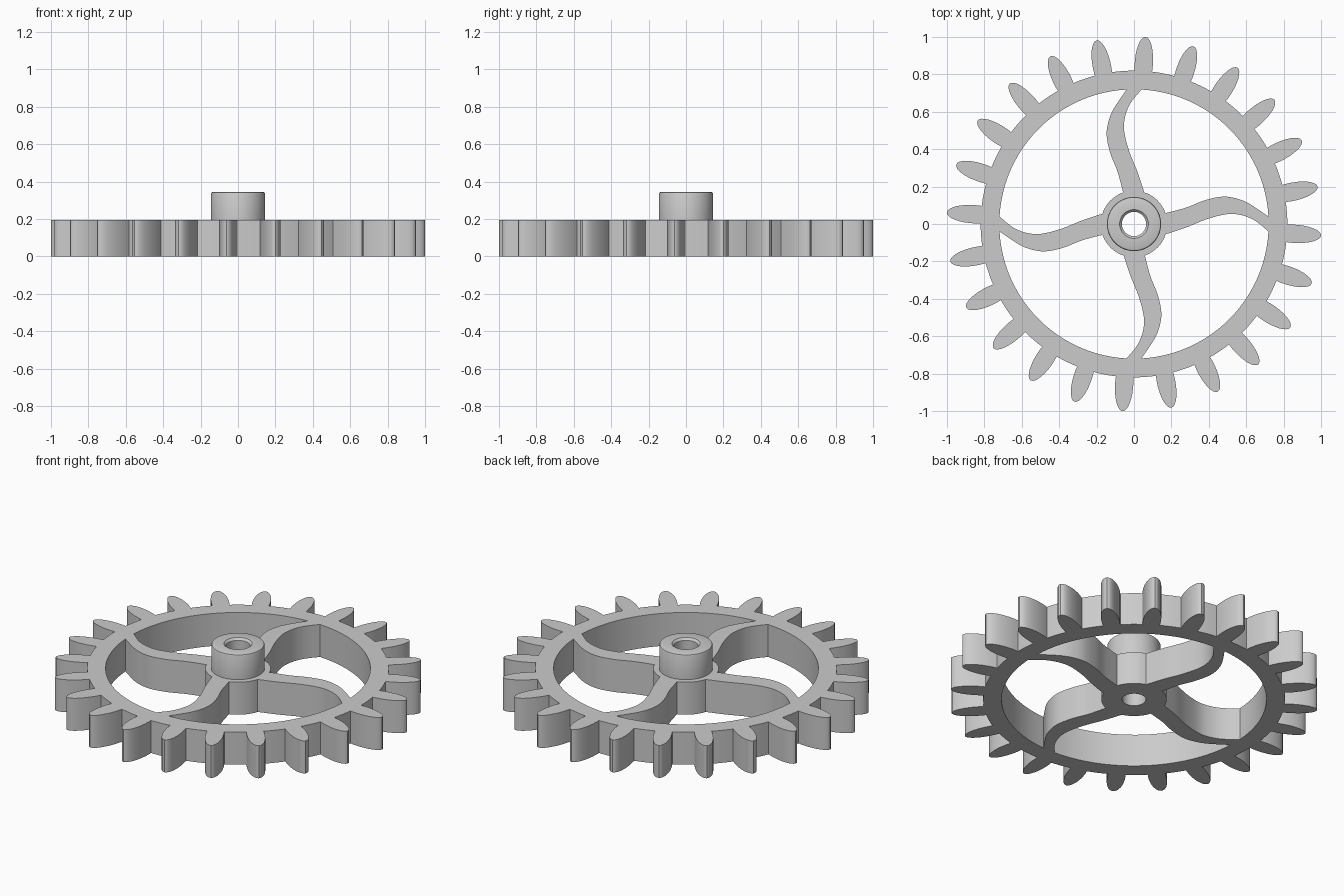
import bpy
import bmesh
from math import sin, cos, pi, radians, atan2, hypot, acos
from mathutils import Vector, Matrix

cube = bpy.data.objects.get("Cube")
if cube:
    bpy.data.objects.remove(cube, do_unlink=True)

THICK = 0.195      # gear plate thickness
RIM_OUT, RIM_IN = 0.82, 0.72
COLLAR, BORE = 0.178, 0.065
TEETH = 24

grey = bpy.data.materials.new("grey metal")
grey.use_nodes = True
grey.diffuse_color = (0.6, 0.6, 0.6, 1)
grey.node_tree.nodes["Principled BSDF"].inputs["Base Color"].default_value = (0.6, 0.6, 0.6, 1)


def finish(obj):
    obj.data.materials.clear()
    obj.data.materials.append(grey)
    bm = bmesh.new()
    bm.from_mesh(obj.data)
    bmesh.ops.remove_doubles(bm, verts=bm.verts, dist=0.0002)
    bmesh.ops.recalc_face_normals(bm, faces=bm.faces)
    bm.to_mesh(obj.data)
    bm.free()
    bpy.ops.object.select_all(action='DESELECT')
    obj.select_set(True)
    bpy.context.view_layer.objects.active = obj
    bpy.ops.object.shade_smooth_by_angle(angle=radians(30))


def arc(r, a0, a1, n):
    return [Vector((r * cos(a0 + (a1 - a0) * i / n), r * sin(a0 + (a1 - a0) * i / n)))
            for i in range(n + 1)]


def smooth(pts, steps=6):
    """Catmull-Rom curve through the points."""
    p = [Vector(q) for q in pts]
    p = [2 * p[0] - p[1]] + p + [2 * p[-1] - p[-2]]
    out = []
    for a, b, c, d in zip(p, p[1:], p[2:], p[3:]):
        for i in range(steps):
            t = i / steps
            out.append(0.5 * (2 * b + (c - a) * t + (2 * a - 5 * b + 4 * c - d) * t * t
                              + (3 * b - a - 3 * c + d) * t ** 3))
    return out + [p[-2]]


def angle(v):
    return atan2(v.y, v.x)


# Outer outline: elliptical teeth standing on the rim
def tooth(centre=0.86, length=0.142, width=0.049, n=18):
    end = radians(107)
    pts = []
    for i in range(n + 1):
        t = -end + 2 * end * i / n
        pts.append(Vector((centre + length * cos(t), width * sin(t))))
    return pts


outline = []
for k in range(TEETH):
    turn = Matrix.Rotation(radians(-3.5) + k * 2 * pi / TEETH, 2)
    pts = [turn @ p for p in tooth()]
    outline += pts
    # valley floor up to the next tooth
    half = 0.047 / RIM_OUT
    mid = radians(-3.5) + k * 2 * pi / TEETH
    outline += arc(RIM_OUT, mid + half, mid + 2 * pi / TEETH - half, 4)

# S-shaped spoke edges, from collar to rim
left_edge = smooth([(-0.058, 0.168), (-0.088, 0.28), (-0.124, 0.37), (-0.145, 0.46),
                    (-0.141, 0.53), (-0.112, 0.61), (-0.04, 0.719)])
right_edge = smooth([(0.055, 0.169), (0.018, 0.28), (-0.026, 0.39), (-0.053, 0.5),
                     (-0.046, 0.58), (-0.016, 0.65), (0.04, 0.719)])

# One window between neighbouring spokes
quarter = Matrix.Rotation(-pi / 2, 2)
next_edge = [quarter @ p for p in reversed(left_edge)]
window = (right_edge
          + arc(RIM_IN, angle(right_edge[-1]), angle(next_edge[0]), 24)[1:-1]
          + next_edge
          + arc(COLLAR, angle(next_edge[-1]), angle(right_edge[0]), 8)[1:-1])

loops = [outline, arc(BORE, 0, 2 * pi, 48)[:-1]]
for k in range(4):
    turn = Matrix.Rotation(k * pi / 2, 2)
    loops.append([turn @ p for p in window])

# Toothed wheel: filled flat profile with holes, extruded
curve = bpy.data.curves.new("gear_profile", 'CURVE')
curve.dimensions = '2D'
curve.fill_mode = 'BOTH'
curve.extrude = THICK / 2
for loop in loops:
    spline = curve.splines.new('POLY')
    spline.points.add(len(loop) - 1)
    for point, p in zip(spline.points, loop):
        point.co = (p.x, p.y, 0, 1)
    spline.use_cyclic_u = True
wheel = bpy.data.objects.new("gear_wheel", curve)
bpy.context.collection.objects.link(wheel)
wheel.location.z = THICK / 2
bpy.ops.object.select_all(action='DESELECT')
wheel.select_set(True)
bpy.context.view_layer.objects.active = wheel
bpy.ops.object.convert(target='MESH')
finish(bpy.context.view_layer.objects.active)

# Hub boss: lathed sleeve with rounded outer lip and chamfered bore
profile = [(BORE, THICK), (BORE, 0.333), (0.077, 0.345), (0.135, 0.345),
           (0.142, 0.342), (0.145, 0.335), (0.145, THICK)]
bm = bmesh.new()
verts = [bm.verts.new((r, 0, z)) for r, z in profile]
edges = [bm.edges.new(pair) for pair in zip(verts, verts[1:])]
bmesh.ops.spin(bm, geom=verts + edges, cent=(0, 0, 0), axis=(0, 0, 1),
               angle=2 * pi, steps=48, use_duplicate=False)
mesh = bpy.data.meshes.new("hub_boss")
bm.to_mesh(mesh)
bm.free()
boss = bpy.data.objects.new("hub_boss", mesh)
bpy.context.collection.objects.link(boss)
finish(boss)
